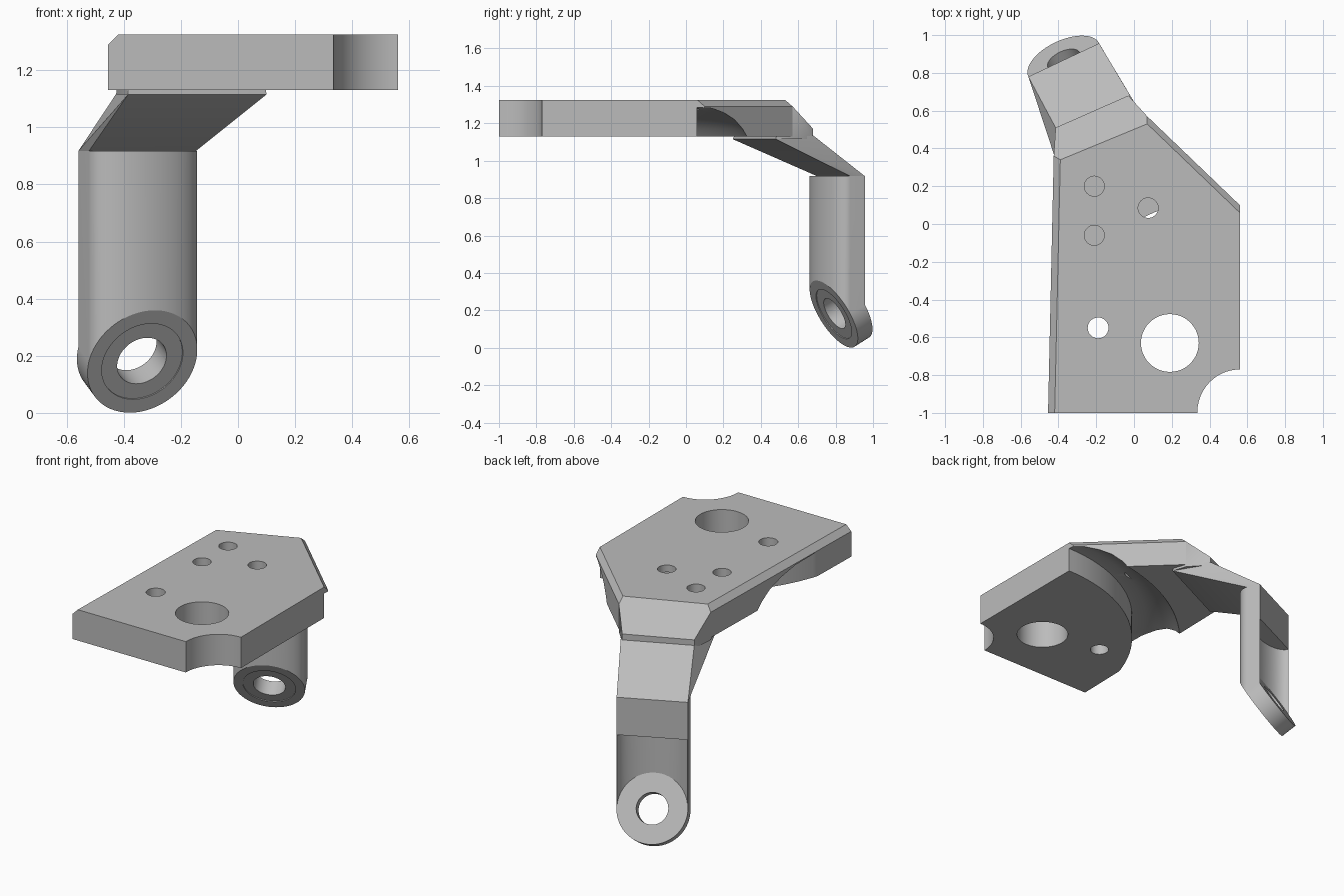
import bpy, bmesh, math
from mathutils import Vector

cube = bpy.data.objects.get("Cube")
if cube:
    bpy.data.objects.remove(cube, do_unlink=True)

grey = bpy.data.materials.new("light_grey")
grey.use_nodes = True
grey.diffuse_color = (0.5, 0.5, 0.5, 1)
grey.node_tree.nodes["Principled BSDF"].inputs["Base Color"].default_value = (0.5, 0.5, 0.5, 1)

X, Y, Z = Vector((1, 0, 0)), Vector((0, 1, 0)), Vector((0, 0, 1))


def finish(name, bm):
    bmesh.ops.recalc_face_normals(bm, faces=bm.faces[:])
    mesh = bpy.data.meshes.new(name)
    bm.to_mesh(mesh)
    bm.free()
    mesh.materials.append(grey)
    ob = bpy.data.objects.new(name, mesh)
    bpy.context.collection.objects.link(ob)
    return ob


def loft(name, rings, planes=(), closed=False):
    """Skin rings of points; keep only what lies on the normal side of each plane."""
    bm = bmesh.new()
    rows = [[bm.verts.new(p) for p in ring] for ring in rings]
    n = len(rows[0])
    pairs = list(zip(rows, rows[1:])) + ([(rows[-1], rows[0])] if closed else [])
    for a, b in pairs:
        for i in range(n):
            j = (i + 1) % n
            bm.faces.new((a[i], a[j], b[j], b[i]))
    if not closed:
        bm.faces.new(rows[0])
        bm.faces.new(rows[-1])
    for co, no in planes:
        bmesh.ops.bisect_plane(bm, geom=bm.verts[:] + bm.edges[:] + bm.faces[:],
                               plane_co=co, plane_no=no, clear_inner=True)
        bmesh.ops.holes_fill(bm, edges=[e for e in bm.edges if e.is_boundary])
    return finish(name, bm)


def hull(name, points):
    bm = bmesh.new()
    verts = [bm.verts.new(p) for p in points]
    bmesh.ops.convex_hull(bm, input=verts)
    bmesh.ops.dissolve_limit(bm, angle_limit=0.01, verts=bm.verts[:], edges=bm.edges[:])
    return finish(name, bm)


def circle(c, ax, ay, ra, rb, start=0.0, sweep=math.tau, n=64):
    c = Vector(c)
    ends = n if sweep == math.tau else n + 1
    angles = [start + sweep * i / n for i in range(ends)]
    return [c + ax * ra * math.cos(t) + ay * rb * math.sin(t) for t in angles]


def cylinder(name, c, axis, ax, ay, r, h0, h1, n=64):
    c = Vector(c)
    return loft(name, [circle(c + axis * h, ax, ay, r, r, n=n) for h in (h0, h1)])


def cut(ob, cutters):
    bpy.context.view_layer.objects.active = ob
    for c in cutters:
        m = ob.modifiers.new("cut", 'BOOLEAN')
        m.operation, m.solver, m.object = 'DIFFERENCE', 'EXACT', c
        bpy.ops.object.modifier_apply(modifier=m.name)


def at(points, z):
    return [Vector((x, y, z)) for x, y in points]


# Mounting plate with a concave corner and chamfered left and diagonal edges
HUB = (0.56, -1.0)
BOTTOM, SHOULDER, TOP = 1.13, 1.29, 1.325
notch = [(p.x, p.y) for p in circle((*HUB, 0), X, Y, 0.225, 0.23,
                                    math.pi, -math.pi / 2, 20)]
wide = [(-0.455, -1)] + notch + [(0.56, 0.1), (0.07, 0.57), (-0.425, 0.36)]
narrow = [(-0.42, -1)] + notch + [(0.56, 0.06), (0.07, 0.53), (-0.39, 0.34)]
plate = loft("mounting_plate", [at(wide, BOTTOM), at(wide, SHOULDER), at(narrow, TOP)])

# Round clearance groove under the plate, then through holes and blind holes
profile = [(1.06, 1.05), (1.06, 1.285), (1.14, 1.28), (1.21, 1.255),
           (1.27, 1.22), (1.32, 1.17), (1.36, 1.11), (1.38, 1.05)]
groove = loft("groove_cutter", [circle((*HUB, z), X, Y, r, r, n=128) for r, z in profile],
              closed=True)
holes = [(0.19, -0.63, 0.153, 1.0), (-0.19, -0.55, 0.055, 1.0),
         (-0.21, 0.2, 0.053, 1.275), (-0.21, -0.06, 0.053, 1.275),
         (0.075, 0.085, 0.053, 1.275)]
drills = [cylinder("drill", (x, y, 0), Z, X, Y, r, z, 1.5, 48) for x, y, r, z in holes]
cut(plate, [groove] + drills)

# Lug frame: u runs along the strap width, n points outward, a is the lug axis
U = Vector((0.904, 0.427, 0)).normalized()
N = Vector((-U.y, U.x, 0))
TILT = math.radians(30)
A = N * math.cos(TILT) + Z * math.sin(TILT)
V = Z * math.cos(TILT) - N * math.sin(TILT)
R, THICK = 0.207, 0.1
front = Vector((-0.335, 0.79, 0.18))
back = front + A * THICK
depth = N * (THICK * math.cos(TILT))
STRAP_TOP = 0.917

# Sloping neck behind the plate
rear_l, rear_r = (-0.415, 0.51), (-0.03, 0.68)
under = [(-0.385, 0.25), (0.1, 0.48)]
neck = hull("neck", at(narrow[-2:], TOP) + at(wide[-2:], SHOULDER)
            + at([rear_l, rear_r], 1.17) + at(under, 1.115)
            + at([(-0.425, 0.36), (0.07, 0.57), rear_l, rear_r], 1.115))

# Sloping arm from the neck down to the strap
side = [front + U * R, front - U * R]
inner = [(p.x, p.y) for p in side]
outer = [((p + depth).x, (p + depth).y) for p in side]
arm = hull("sloping_arm", at(under, 1.115) + at([rear_l, (-0.02, 0.68)], 1.135)
           + at(inner, STRAP_TOP) + at(outer, STRAP_TOP))

# Vertical strap: rounded inside, flat outside, trimmed along the lug
bulge = circle(front, U, N, R, R * math.sin(TILT), math.pi, math.pi, 48)
section = [(p.x, p.y) for p in bulge] + outer
strap = loft("vertical_strap", [at(section, 0.0), at(section, STRAP_TOP)],
             [(front, A), (front, V)])

# Hollow in the outer side of the strap, above the lug
ellipse = [(p.x, p.y) for p in circle(back, U, N, R * 0.99, R * math.sin(TILT))]
hollow = loft("hollow_cutter", [at(ellipse, -0.3), at(ellipse, 0.68)], [(back, A)])

# Tilted lug with its bore and a shallow ring on the front face
lug = cylinder("lug", front, A, U, V, R, 0, THICK)
bore = cylinder("bore_cutter", front, A, U, V, 0.093, -0.1, 0.25)
ring = cylinder("ring_cutter", front, A, U, V, 0.153, -0.02, 0.005)
cut(strap, [hollow, bore, ring])
cut(lug, [bore, ring])

for helper in [groove, hollow, bore, ring] + drills:
    bpy.data.objects.remove(helper, do_unlink=True)

# Smooth shading on the curved walls, crisp corners elsewhere
bpy.ops.object.select_all(action='DESELECT')
for ob in (plate, neck, arm, strap, lug):
    ob.select_set(True)
bpy.context.view_layer.objects.active = plate
bpy.ops.object.shade_smooth_by_angle(angle=math.radians(25))
